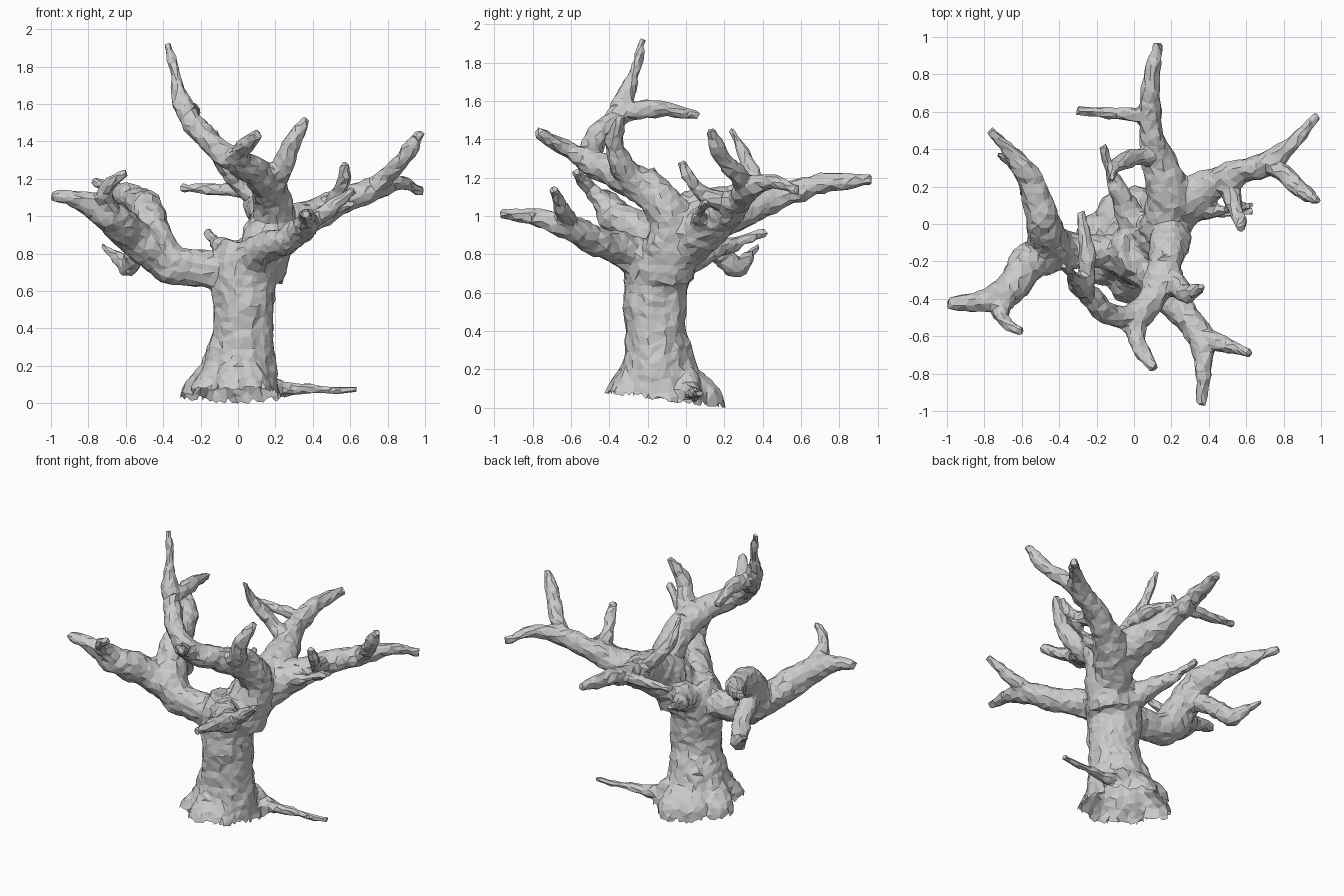
import bpy, bmesh, math, random
from mathutils import Vector, noise

random.seed(4)
bm = bmesh.new()
SIDES = 12


def catmull(p0, p1, p2, p3, t):
    return 0.5 * (2 * p1 + (p2 - p0) * t + (2 * p0 - 5 * p1 + 4 * p2 - p3) * t * t
                  + (3 * p1 - p0 - 3 * p2 + p3) * t ** 3)


def limb(*pts):
    """Closed gnarled tube through (x, y, z, radius) points."""
    pts = [Vector(p) for p in pts]
    # Lengthen the tip a little, as the softening below shortens it
    tip = (pts[-1].xyz - pts[-2].xyz).normalized() * 0.018
    pts[-1] += Vector((*tip, 0))
    ext = [2 * pts[0] - pts[1]] + pts + [2 * pts[-1] - pts[-2]]
    path = []
    for i in range(len(pts) - 1):
        path += [catmull(*ext[i:i + 4], k / 5) for k in range(5)]
    path.append(pts[-1])
    rings, side = [], None
    for i, p in enumerate(path):
        a, b = path[max(i - 1, 0)].xyz, path[min(i + 1, len(path) - 1)].xyz
        d = (b - a).normalized()
        if side is None:
            side = d.orthogonal()
        side = (side - d * side.dot(d)).normalized()
        up = d.cross(side)
        ring = []
        for k in range(SIDES):
            ang = 2 * math.pi * k / SIDES
            ring.append(bm.verts.new(p.xyz + p.w * (math.cos(ang) * side + math.sin(ang) * up)))
        rings.append(ring)
    for r0, r1 in zip(rings, rings[1:]):
        for k in range(SIDES):
            n = (k + 1) % SIDES
            bm.faces.new((r0[k], r0[n], r1[n], r1[k]))
    bm.faces.new(rings[0][::-1])
    bm.faces.new(rings[-1])


# Trunk up to the flat shoulder
limb((0.0, -0.14, -0.08, 0.26), (0.0, -0.14, 0.08, 0.235), (0.025, -0.15, 0.22, 0.185),
     (0.03, -0.16, 0.42, 0.163), (0.03, -0.16, 0.62, 0.172), (0.05, -0.14, 0.74, 0.19), (0.07, -0.13, 0.8, 0.17))
# Column rising from the right of the shoulder
limb((0.1, -0.1, 0.68, 0.15), (0.15, -0.08, 0.84, 0.14), (0.19, -0.07, 0.97, 0.115),
     (0.185, -0.13, 1.08, 0.105), (0.17, -0.22, 1.18, 0.085))

# Broad buttress flares at the foot
for x, y, r in ((-0.2, -0.06, 0.11), (-0.16, -0.24, 0.1), (-0.03, -0.33, 0.11), (0.08, -0.31, 0.1),
                (0.12, 0.0, 0.1), (0.02, 0.08, 0.11), (-0.1, 0.06, 0.1)):
    limb((x, y, -0.08, r + 0.02), (x, y, 0.05, r), (0.65 * x, 0.65 * (y + 0.15) - 0.15, 0.17, 0.085),
         (0.4 * x + 0.01, 0.4 * (y + 0.15) - 0.15, 0.33, 0.08))
# Long surface root
limb((0.1, 0.0, 0.13, 0.08), (0.22, 0.03, 0.085, 0.045), (0.42, 0.05, 0.072, 0.026), (0.62, 0.07, 0.075, 0.016))

# Left limb, forking forward and back
limb((0.05, -0.15, 0.7, 0.14), (-0.18, -0.15, 0.72, 0.095), (-0.38, -0.14, 0.76, 0.11),
     (-0.46, -0.09, 0.9, 0.105), (-0.49, 0.02, 1.03, 0.095), (-0.53, 0.18, 1.08, 0.078),
     (-0.64, 0.36, 1.13, 0.052), (-0.76, 0.49, 1.18, 0.025))
limb((-0.42, -0.13, 0.79, 0.11), (-0.57, -0.22, 0.9, 0.1), (-0.67, -0.36, 0.99, 0.09),
     (-0.8, -0.41, 1.07, 0.065), (-0.98, -0.42, 1.11, 0.028))
limb((-0.67, -0.38, 1.0, 0.065), (-0.71, -0.48, 1.11, 0.045), (-0.68, -0.53, 1.18, 0.035), (-0.61, -0.57, 1.23, 0.02))
# Drooping hook under the left limb
limb((-0.5, 0.0, 0.93, 0.065), (-0.54, 0.15, 0.83, 0.055), (-0.58, 0.25, 0.73, 0.055),
     (-0.64, 0.31, 0.77, 0.035), (-0.72, 0.37, 0.84, 0.017))
# Small low twig behind
limb((0.03, -0.05, 0.76, 0.11), (-0.04, 0.1, 0.81, 0.07), (-0.12, 0.27, 0.86, 0.035), (-0.16, 0.4, 0.91, 0.02))

# Back limb with its side twigs
limb((0.14, -0.05, 0.9, 0.12), (0.18, 0.15, 0.99, 0.12), (0.13, 0.35, 1.05, 0.09), (0.09, 0.5, 1.11, 0.068),
     (0.09, 0.72, 1.17, 0.052), (0.13, 0.95, 1.19, 0.028))
limb((0.09, 0.57, 1.13, 0.04), (-0.06, 0.59, 1.14, 0.034), (-0.29, 0.605, 1.15, 0.027))
limb((0.12, 0.36, 1.08, 0.05), (-0.02, 0.35, 1.2, 0.045), (-0.1, 0.31, 1.31, 0.038), (-0.12, 0.24, 1.44, 0.018))

# Right limb, forked at the end, with two spurs
limb((0.12, -0.05, 0.82, 0.13), (0.26, 0.1, 0.94, 0.12), (0.41, 0.21, 1.01, 0.09), (0.58, 0.28, 1.09, 0.07),
     (0.74, 0.34, 1.15, 0.06), (0.86, 0.45, 1.18, 0.044), (0.97, 0.57, 1.14, 0.03))
limb((0.7, 0.33, 1.13, 0.05), (0.8, 0.27, 1.22, 0.047), (0.88, 0.19, 1.31, 0.042), (0.97, 0.13, 1.44, 0.026))
limb((0.5, 0.25, 1.06, 0.05), (0.53, 0.12, 1.1, 0.045), (0.56, 0.03, 1.18, 0.038), (0.57, -0.02, 1.27, 0.018))
limb((0.3, 0.1, 0.98, 0.06), (0.44, 0.07, 1.0, 0.035), (0.61, 0.1, 1.07, 0.018))

# Front limb, forked
limb((0.05, -0.18, 0.74, 0.14), (0.12, -0.32, 0.82, 0.09), (0.25, -0.46, 0.87, 0.078), (0.36, -0.62, 0.94, 0.068),
     (0.37, -0.78, 0.99, 0.048), (0.36, -0.95, 1.01, 0.024))
limb((0.34, -0.6, 0.93, 0.055), (0.45, -0.63, 1.01, 0.048), (0.61, -0.69, 1.13, 0.022))

# Upper limb sweeping left to the highest tip
limb((0.17, -0.2, 1.14, 0.1), (0.11, -0.38, 1.23, 0.078), (0.0, -0.49, 1.28, 0.07), (-0.15, -0.47, 1.4, 0.06),
     (-0.26, -0.36, 1.52, 0.058), (-0.315, -0.3, 1.67, 0.042), (-0.34, -0.26, 1.78, 0.03), (-0.375, -0.23, 1.91, 0.018))
limb((0.0, -0.48, 1.28, 0.065), (0.02, -0.62, 1.35, 0.05), (0.1, -0.765, 1.43, 0.025))
limb((-0.26, -0.34, 1.54, 0.05), (-0.25, -0.18, 1.56, 0.045), (-0.28, 0.05, 1.53, 0.024))
# Upright right prong
limb((0.17, -0.22, 1.14, 0.085), (0.23, -0.33, 1.25, 0.063), (0.28, -0.37, 1.37, 0.05), (0.355, -0.34, 1.51, 0.022))

bmesh.ops.recalc_face_normals(bm, faces=bm.faces[:])
mesh = bpy.data.meshes.new("tree")
bm.to_mesh(mesh)
bm.free()
tree = bpy.data.objects.new("bare_tree", mesh)
bpy.context.collection.objects.link(tree)
bpy.context.view_layer.objects.active = tree
tree.select_set(True)

# Fuse all limbs into one skin
fuse = tree.modifiers.new("fuse", "REMESH")
fuse.mode = "VOXEL"
fuse.voxel_size = 0.014
bpy.ops.object.modifier_apply(modifier="fuse")
soften = tree.modifiers.new("soften", "SMOOTH")
soften.iterations = 4
bpy.ops.object.modifier_apply(modifier="soften")

# Gnarled bark relief
normals = [v.normal.copy() for v in mesh.vertices]
for v, n in zip(mesh.vertices, normals):
    bump = 0.014 * noise.noise(v.co * 9) + 0.008 * noise.noise(v.co * 26)
    v.co += n * bump

# Reduce to coarse triangles for the faceted look
facet = tree.modifiers.new("facet", "DECIMATE")
facet.ratio = min(1.0, 3600 / len(mesh.polygons))
bpy.ops.object.modifier_apply(modifier="facet")

# Open, ragged foot, lower at the back
bm = bmesh.new()
bm.from_mesh(mesh)
bmesh.ops.bisect_plane(bm, geom=bm.verts[:] + bm.edges[:] + bm.faces[:], plane_co=(0, -0.15, 0.055),
                       plane_no=(0, 0.12, 1), clear_inner=True)
for v in bm.verts:
    if v.is_boundary:
        v.co.z = max(0.0, v.co.z + random.uniform(-0.02, 0.012))
low = min(v.co.z for v in bm.verts)
for v in bm.verts:
    v.co.z -= low
bm.to_mesh(mesh)
bm.free()
for p in mesh.polygons:
    p.use_smooth = False
